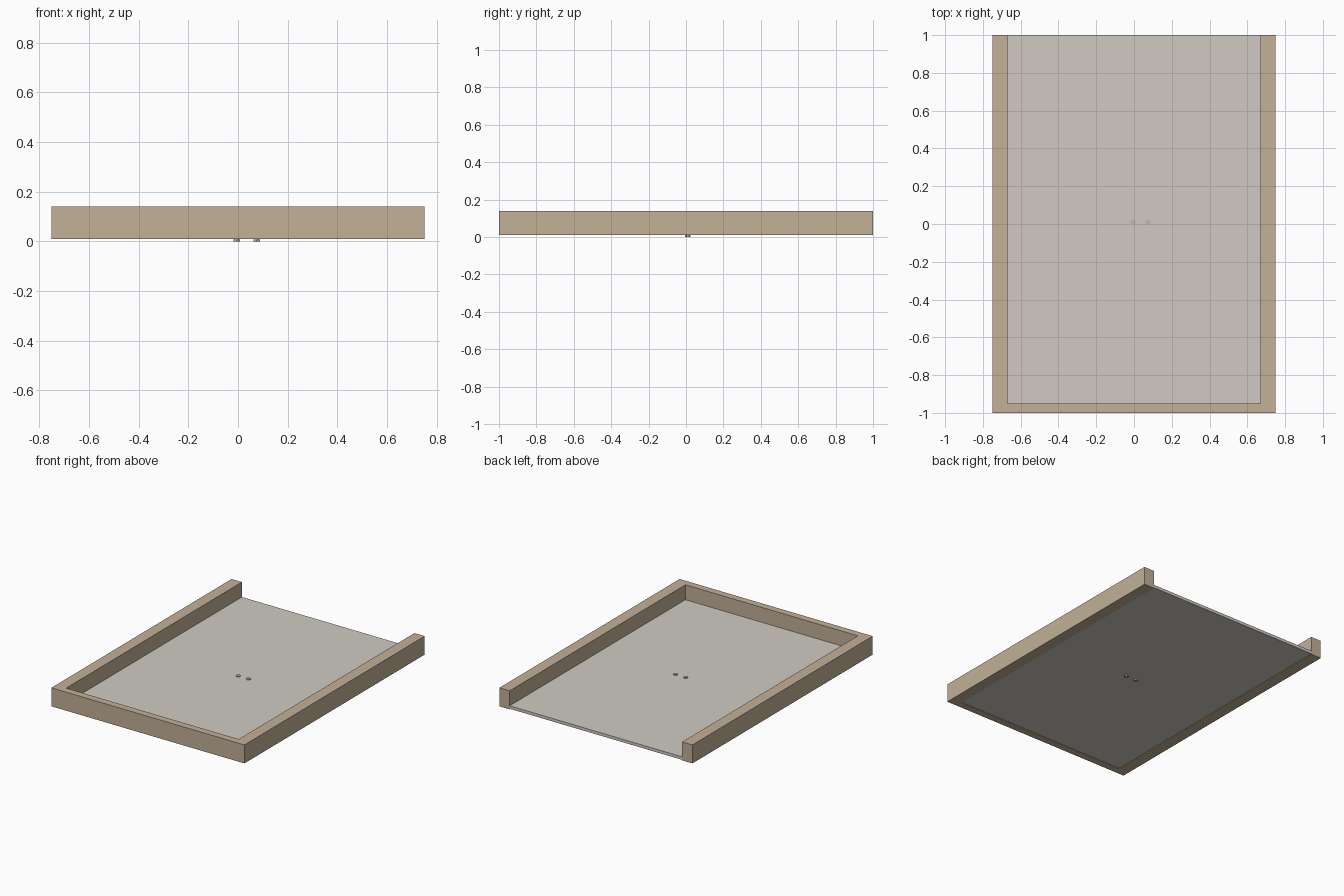
import bpy, bmesh, math
from mathutils import Matrix

if "Cube" in bpy.data.objects:
    bpy.data.objects.remove(bpy.data.objects["Cube"])


def material(name, rgb):
    m = bpy.data.materials.new(name)
    m.diffuse_color = (*rgb, 1)
    m.use_nodes = True
    m.node_tree.nodes["Principled BSDF"].inputs["Base Color"].default_value = m.diffuse_color
    return m


WOOD = material("tan_frame", (0.54, 0.44, 0.31))
TILE = material("pale_floor", (0.63, 0.59, 0.54))
METAL = material("grey_metal", (0.5, 0.5, 0.5))


def finish(name, bm, mat):
    mesh = bpy.data.meshes.new(name)
    bm.to_mesh(mesh)
    bm.free()
    mesh.materials.append(mat)
    obj = bpy.data.objects.new(name, mesh)
    bpy.context.collection.objects.link(obj)
    return obj


def box(name, lo, hi, mat):
    bm = bmesh.new()
    size = [b - a for a, b in zip(lo, hi)]
    mid = [(a + b) / 2 for a, b in zip(lo, hi)]
    bmesh.ops.create_cube(bm, size=1, matrix=Matrix.Translation(mid) @ Matrix.Diagonal((*size, 1)))
    return finish(name, bm, mat)


def bolt(name, x, y):
    # shank with a wider hexagonal head at both ends
    bm = bmesh.new()
    for r, z0, z1, n in ((0.009, 0.004, 0.036, 12), (0.015, 0.0, 0.007, 6), (0.015, 0.034, 0.041, 6)):
        bmesh.ops.create_cone(bm, cap_ends=True, segments=n, radius1=r, radius2=r,
                              depth=z1 - z0, matrix=Matrix.Translation((x, y, (z0 + z1) / 2)))
    return finish(name, bm, METAL)


# three-sided frame, open at the back
box("left_rail", (-0.75, -1, 0.01), (-0.67, 1, 0.14), WOOD)
box("right_rail", (0.67, -1, 0.01), (0.75, 1, 0.14), WOOD)
box("front_rail", (-0.67, -1, 0.01), (0.67, -0.95, 0.14), WOOD)

# floor panels: two columns meeting at the seam, seven rows
SEAM, Y0, ROWS = 0.035, -0.95, 7
STEP = (1 - Y0) / ROWS
for col, (x0, x1) in enumerate(((-0.67, SEAM), (SEAM, 0.67))):
    for row in range(ROWS):
        y = Y0 + row * STEP
        box(f"floor_panel_{col}_{row}", (x0, y, 0.014), (x1, y + STEP, 0.035), TILE)

# pair of bolts beside the seam
for side in (-1, 1):
    bolt("left_bolt" if side < 0 else "right_bolt", SEAM + side * 0.04, 0.01)
